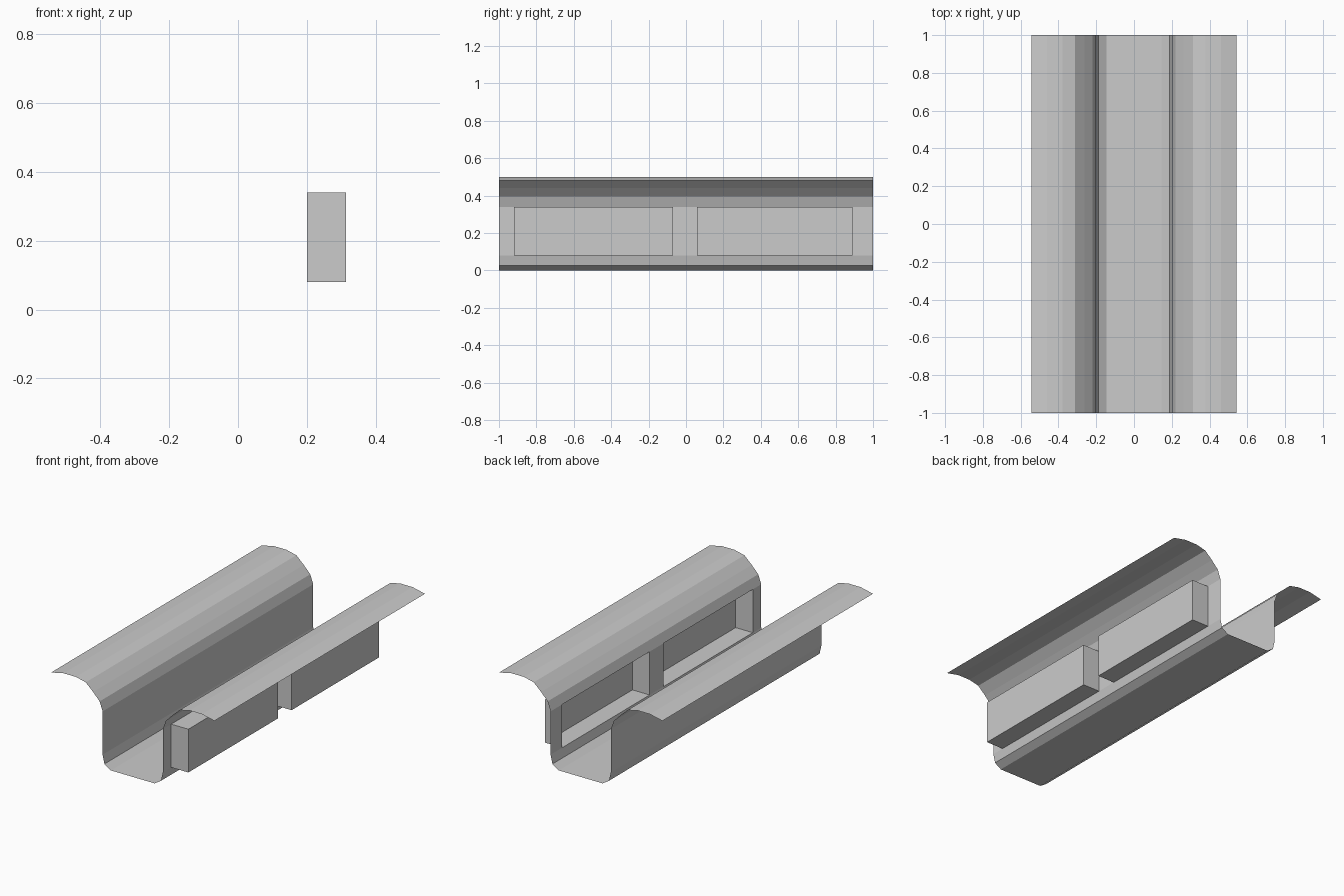
import bpy, bmesh

if "Cube" in bpy.data.objects:
    bpy.data.objects.remove(bpy.data.objects["Cube"])

# Half cross-section of the open trough: floor edge, corner, wall, outward curled lip
half = [(0.145, 0.0), (0.188, 0.027), (0.2, 0.08), (0.2, 0.34), (0.22, 0.395),
        (0.263, 0.44), (0.312, 0.485), (0.378, 0.5), (0.46, 0.5), (0.543, 0.482)]
profile = [(-x, z) for x, z in reversed(half)] + half
WALL = len(half) + 2                      # index of the right-hand wall strip
pockets = [(-0.92, -0.07), (0.06, 0.89)]  # y ranges of the side pockets
DEPTH = 0.314


def make_object(name, bm):
    bmesh.ops.remove_doubles(bm, verts=bm.verts, dist=1e-5)
    mesh = bpy.data.meshes.new(name)
    bm.to_mesh(mesh)
    bm.free()
    obj = bpy.data.objects.new(name, mesh)
    bpy.context.collection.objects.link(obj)


def quad(bm, *pts):
    bm.faces.new([bm.verts.new(p) for p in pts])


# Thin trough sheet, with openings left in the right wall
bm = bmesh.new()
cuts = [-1.0] + [y for p in pockets for y in p] + [1.0]
for i, ((x0, z0), (x1, z1)) in enumerate(zip(profile, profile[1:])):
    spans = list(zip(cuts[0::2], cuts[1::2])) if i == WALL else [(-1.0, 1.0)]
    for a, b in spans:
        quad(bm, (x0, a, z0), (x1, a, z1), (x1, b, z1), (x0, b, z0))
make_object("trough", bm)

# Side pockets: boxes open towards the inside of the trough
for n, (a, b) in enumerate(pockets):
    bm = bmesh.new()
    x, z0, z1 = 0.2, 0.08, 0.34
    rim = [(a, z0), (b, z0), (b, z1), (a, z1)]
    for (ya, za), (yb, zb) in zip(rim, rim[1:] + rim[:1]):
        quad(bm, (x, ya, za), (x, yb, zb), (DEPTH, yb, zb), (DEPTH, ya, za))
    quad(bm, *[(DEPTH, y, z) for y, z in rim])
    make_object(f"side_pocket_{n + 1}", bm)
